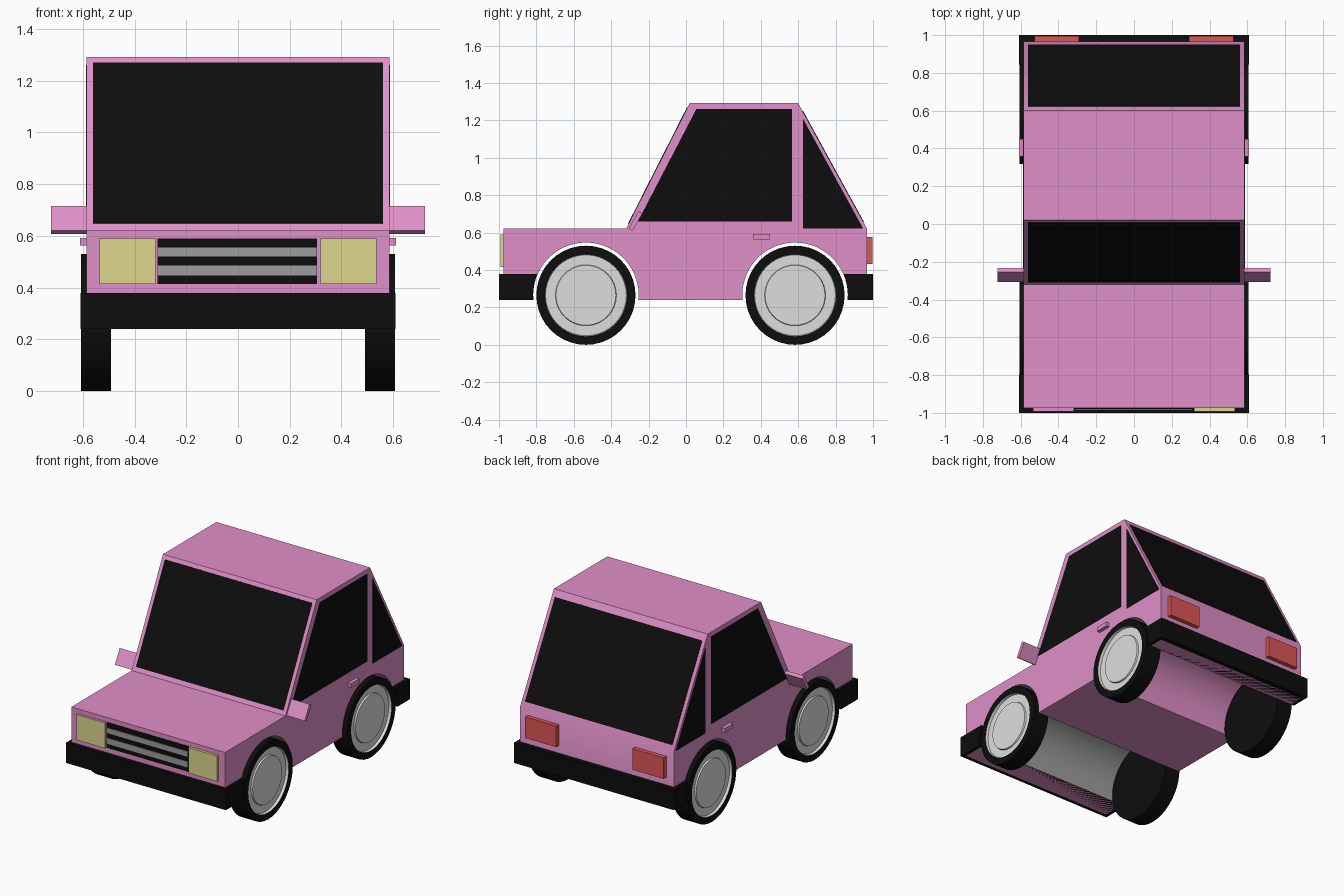
import bpy, bmesh, math
from mathutils import Vector

if "Cube" in bpy.data.objects:
    bpy.data.objects.remove(bpy.data.objects["Cube"])


def material(name, rgb):
    m = bpy.data.materials.new(name)
    m.diffuse_color = (*rgb, 1)
    m.use_nodes = True
    m.node_tree.nodes["Principled BSDF"].inputs["Base Color"].default_value = m.diffuse_color
    return m


PINK = material("pink paint", (0.745, 0.279, 0.578))
BLACK = material("black", (0.004, 0.004, 0.004))
SILVER = material("light grey", (0.73, 0.73, 0.73))
GREY = material("mid grey", (0.34, 0.34, 0.34))
YELLOW = material("lamp yellow", (0.72, 0.67, 0.26))
RED = material("lamp red", (0.72, 0.095, 0.09))

HALF = 0.585                      # half width of the body
AXLES = (-0.535, 0.583)
AXLE_Z, TYRE_R, ARCH_R = 0.265, 0.265, 0.282
FLOOR = 0.24


def finish(name, bm, mats, smooth=False):
    bmesh.ops.recalc_face_normals(bm, faces=bm.faces[:])
    me = bpy.data.meshes.new(name)
    bm.to_mesh(me)
    bm.free()
    for m in mats:
        me.materials.append(m)
    ob = bpy.data.objects.new(name, me)
    bpy.context.collection.objects.link(ob)
    if smooth:
        me.polygons.foreach_set("use_smooth", [True] * len(me.polygons))
        me.set_sharp_from_angle(angle=math.radians(30))
    return ob


def prism(name, pts, x0, x1, *mats, rule=None, smooth=False):
    """Extrude a (y, z) side profile from x0 to x1."""
    bm = bmesh.new()
    a = [bm.verts.new((x0, y, z)) for y, z in pts]
    b = [bm.verts.new((x1, y, z)) for y, z in pts]
    bm.faces.new(a)
    bm.faces.new(b[::-1])
    for i in range(len(pts)):
        j = (i + 1) % len(pts)
        bm.faces.new((a[i], b[i], b[j], a[j]))
    if rule:
        bm.normal_update()
        for f in bm.faces:
            f.material_index = rule(f)
    return finish(name, bm, mats, smooth)


def box(name, x, y, z, *mats, rule=None):
    pts = [(y[0], z[0]), (y[1], z[0]), (y[1], z[1]), (y[0], z[1])]
    return prism(name, pts, x[0], x[1], *mats, rule=rule)


def arc(cy, z_start, z_end, n):
    """Wheel arch points from the rear side over the top to the front side."""
    a0 = math.asin((z_start - AXLE_Z) / ARCH_R)
    a1 = math.pi - math.asin((z_end - AXLE_Z) / ARCH_R)
    return [(cy + ARCH_R * math.cos(a0 + (a1 - a0) * i / n),
             AXLE_Z + ARCH_R * math.sin(a0 + (a1 - a0) * i / n)) for i in range(n + 1)]


# Body shell with wheel arches cut through; front arch lining is grey
def arch_rule(f):
    c = f.calc_center_median()
    near = math.hypot(c.y - AXLES[0], c.z - AXLE_Z) < ARCH_R + 0.003
    return 1 if near and abs(f.normal.x) < 0.5 else 0


outline = [(-0.975, FLOOR), (-0.975, 0.622), (-0.32, 0.622), (0.02, 1.292),
           (0.6, 1.292), (0.967, 0.622), (0.967, FLOOR)]
outline += arc(AXLES[1], FLOOR, FLOOR, 32) + arc(AXLES[0], FLOOR, FLOOR, 32)
prism("body", outline, -HALF, HALF, PINK, GREY, rule=arch_rule, smooth=True)

# Bumpers wrap the ends and stop at the arches
top = 0.38
front_edge = [p for p in arc(AXLES[0], FLOOR, FLOOR, 64) if p[0] < AXLES[0] and p[1] < top]
rear_edge = [p for p in arc(AXLES[1], FLOOR, FLOOR, 64) if p[0] > AXLES[1] and p[1] < top]
prism("front_bumper", [(-1, FLOOR), (-1, top), (front_edge[0][0], top)] + front_edge,
      -0.608, 0.608, BLACK)
prism("rear_bumper", [(1, FLOOR)] + rear_edge + [(rear_edge[-1][0], top), (1, top)],
      -0.608, 0.608, BLACK)


# Windscreen and rear window plates lying on the slanted faces
def slanted_window(name, low, high, z0, z1):
    low, high = Vector(low), Vector(high)
    d = high - low
    n = Vector((-d.y, d.x)).normalized()
    if n.y < 0:
        n = -n
    p = low + d * ((z0 - low.y) / d.y)
    q = low + d * ((z1 - low.y) / d.y)
    prism(name, [p - n * 0.004, q - n * 0.004, q + n * 0.003, p + n * 0.003],
          -0.56, 0.56, BLACK)


slanted_window("windscreen", (-0.32, 0.622), (0.02, 1.292), 0.648, 1.268)
slanted_window("rear_window", (0.967, 0.622), (0.6, 1.292), 0.655, 1.25)

for s, side in ((-1, "left"), (1, "right")):
    # Side windows
    x0, x1 = s * (HALF - 0.004), s * (HALF + 0.003)
    prism(side + "_door_window", [(-0.257, 0.66), (0.055, 1.26), (0.566, 1.26), (0.566, 0.66)],
          x0, x1, BLACK)
    prism(side + "_quarter_window", [(0.626, 0.622), (0.626, 1.208), (0.947, 0.622)],
          x0, x1, BLACK)

    # Mirror parallel to the windscreen, and door handle
    prism(side + "_mirror", [(-0.307, 0.62), (-0.286, 0.608), (-0.233, 0.703), (-0.254, 0.715)],
          s * 0.575, s * 0.722, PINK)
    box(side + "_door_handle", (s * 0.575, s * 0.61), (0.358, 0.45), (0.562, 0.592), PINK)

    # Lamps; the left headlight has a painted rim
    rim = (lambda f: 0 if abs(f.normal.y) > 0.5 else 1) if s < 0 else None
    box(side + "_headlight", (s * 0.318, s * 0.535), (-0.993, -0.97), (0.415, 0.59),
        YELLOW, PINK, rule=rim)
    box(side + "_tail_light", (s * 0.29, s * 0.527), (0.96, 0.996), (0.432, 0.577), RED)

    # Wheels: lathed tyre, recessed rim and raised hub disc
    profile = [(0.49, 0), (0.49, TYRE_R), (0.606, TYRE_R), (0.606, 0.22), (0.588, 0.216),
               (0.588, 0.163), (0.598, 0.16), (0.598, 0)]
    for cy, end in zip(AXLES, ("front", "rear")):
        bm = bmesh.new()
        vs = [bm.verts.new((s * x, cy, AXLE_Z + r)) for x, r in profile]
        for a, b in zip(vs, vs[1:]):
            bm.edges.new((a, b))
        bmesh.ops.spin(bm, geom=bm.verts[:] + bm.edges[:], cent=(0, cy, AXLE_Z), axis=(1, 0, 0),
                       angle=math.tau, steps=40, use_merge=True)
        bmesh.ops.remove_doubles(bm, verts=bm.verts[:], dist=1e-4)
        for f in bm.faces:
            c = f.calc_center_median()
            r = math.hypot(c.y - cy, c.z - AXLE_Z)
            f.material_index = 1 if r < 0.2175 and abs(c.x) > 0.58 else 0
        finish(f"{side}_{end}_wheel", bm, (BLACK, SILVER), smooth=True)

# Grille with two bars
box("grille", (-0.312, 0.306), (-0.979, -0.97), (0.415, 0.59), BLACK)
for i, (z0, z1) in enumerate(((0.446, 0.486), (0.52, 0.556))):
    box(f"grille_bar_{i + 1}", (-0.312, 0.306), (-0.984, -0.977), (z0, z1), GREY)
